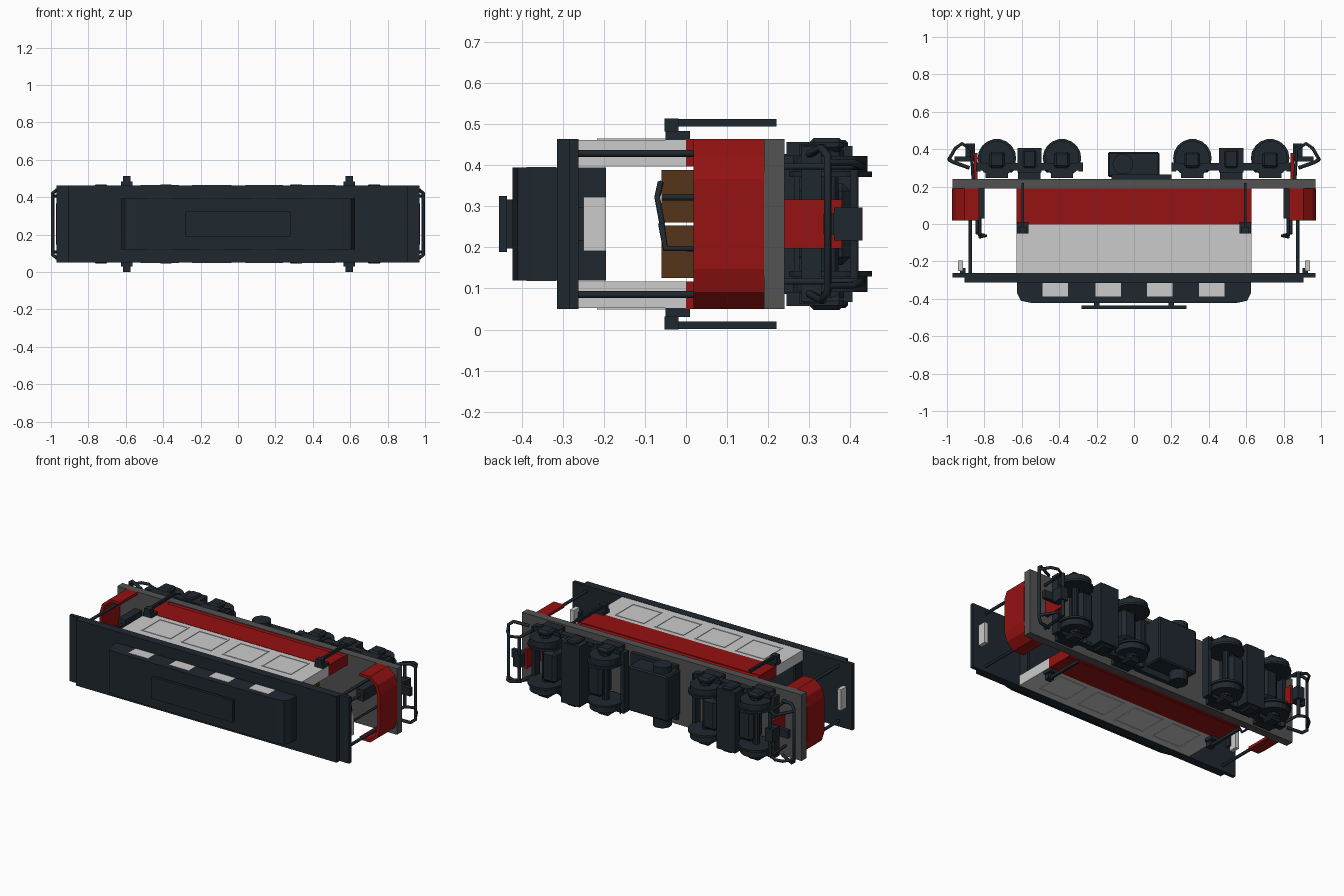
import bpy, bmesh, math
from mathutils import Vector

if "Cube" in bpy.data.objects:
    bpy.data.objects.remove(bpy.data.objects["Cube"])

C = 0.257  # centre line of the car across z (the car lies on its side, roof to -y)

def mat(name, c):
    m = bpy.data.materials.new(name)
    m.diffuse_color = (*c, 1)
    m.use_nodes = True
    m.node_tree.nodes["Principled BSDF"].inputs["Base Color"].default_value = m.diffuse_color
    return m

DARK = mat("dark_slate", (0.014, 0.021, 0.028))
RED = mat("red", (0.30, 0.006, 0.006))
GREY = mat("mid_grey", (0.085, 0.085, 0.085))
LIGHT = mat("light_grey", (0.55, 0.55, 0.55))
BROWN = mat("brown", (0.09, 0.035, 0.01))

def finish(name, bm, m):
    bmesh.ops.recalc_face_normals(bm, faces=bm.faces)
    me = bpy.data.meshes.new(name)
    bm.to_mesh(me)
    bm.free()
    me.materials.append(m)
    o = bpy.data.objects.new(name, me)
    bpy.context.collection.objects.link(o)
    return o

def box(name, x, y, z, m, bevel=0):
    """Box from ranges; z is measured from the centre line."""
    bm = bmesh.new()
    bmesh.ops.create_cube(bm, size=1)
    for v in bm.verts:
        v.co = [r[0] + (c + .5) * (r[1] - r[0]) for c, r in zip(v.co, (x, y, (z[0] + C, z[1] + C)))]
    if bevel:
        bmesh.ops.bevel(bm, geom=bm.edges[:], offset=bevel, segments=1, affect='EDGES')
    return finish(name, bm, m)

def prism(name, pts, lo, hi, m, axis='z'):
    """Extrude a profile: (x, y) along z, or (x, z) along y."""
    bm = bmesh.new()
    mk = (lambda p, h: (p[0], p[1], h + C)) if axis == 'z' else (lambda p, h: (p[0], h, p[1] + C))
    a = [bm.verts.new(mk(p, lo)) for p in pts]
    b = [bm.verts.new(mk(p, hi)) for p in pts]
    n = len(pts)
    bm.faces.new(a)
    bm.faces.new(b)
    for i in range(n):
        bm.faces.new((a[i], a[(i + 1) % n], b[(i + 1) % n], b[i]))
    return finish(name, bm, m)

def disc(name, x, y, z0, z1, r, m, n=16):
    pts = [(x + r * math.cos(2 * math.pi * i / n), y + r * math.sin(2 * math.pi * i / n)) for i in range(n)]
    o = prism(name, pts, z0, z1, m)
    return o

def tube(name, pts, r, m):
    cu = bpy.data.curves.new(name, 'CURVE')
    cu.dimensions = '3D'
    cu.bevel_depth = r
    cu.bevel_resolution = 1
    cu.use_fill_caps = True
    s = cu.splines.new('POLY')
    s.points.add(len(pts) - 1)
    for p, q in zip(s.points, pts):
        p.co = (q[0], q[1], q[2] + C, 1)
    cu.materials.append(m)
    o = bpy.data.objects.new(name, cu)
    bpy.context.collection.objects.link(o)
    return o

def rng(s, a, b):
    return (min(s * a, s * b), max(s * a, s * b))

# floor frame and roof
box("floor_frame", (-.97, .97), (.19, .24), (-.207, .207), GREY)
box("roof_lower", (-.97, .97), (-.285, -.262), (-.207, .207), DARK)
box("roof_upper", (-.905, .905), (-.314, -.285), (-.207, .207), DARK)
prism("clerestory", [(-.625, -.314), (.625, -.314), (.625, -.37), (.605, -.41), (.55, -.422),
                     (-.55, -.422), (-.605, -.41), (-.625, -.37)], -.137, .137, DARK)
box("roof_board", (-.28, .28), (-.455, -.436), (-.068, .068), DARK)
for x in (-.2, .2):
    box("roof_board_support", (x - .015, x + .015), (-.437, -.42), (-.06, .06), DARK)

# saloon side walls with framed windows
WIN = [(-.52, -.315), (-.245, -.035), (.04, .24), (.315, .52)]
for s in (-1, 1):
    box("lower_side_panel", (-.625, .625), (-.002, .16), rng(s, .19, .207), RED)
    box("side_sill", (-.625, .625), (.16, .19), rng(s, .185, .203), RED)
    box("upper_side_panel", (-.625, .625), (-.265, -.002), rng(s, .195, .205), LIGHT)
    for a, b in WIN:
        for n, xr, yr in (("top", (a, b), (-.217, -.209)), ("bottom", (a, b), (-.041, -.033)),
                          ("left", (a, a + .008), (-.217, -.033)), ("right", (b - .008, b), (-.217, -.033))):
            box("window_frame_" + n, xr, yr, rng(s, .203, .208), LIGHT)
    for x in (-.42, -.138, .138, .415):
        box("clerestory_window", (x - .068, x + .068), (-.388, -.316), rng(s, .13, .1385), LIGHT)

# seat rows
for x in (-.42, -.14, .14, .42):
    for s in (-1, 1):
        box("seat_back", (x - .015, x + .015), (-.06, .12), rng(s, .004, .132), BROWN)
        box("seat", (x - .07, x + .07), (.08, .11), rng(s, .004, .132), BROWN)
        box("seat_leg", (x - .04, x + .04), (.11, .19), rng(s, .05, .09), BROWN)

# everything at each end
for e in (-1, 1):
    # bulkhead strips and header
    for s in (-1, 1):
        box("bulkhead_strip", rng(e, .605, .627), (-.265, 0), rng(s, .14, .205), LIGHT)
        box("bulkhead_lower", rng(e, .605, .627), (0, .19), rng(s, .14, .205), RED)
        # platform post
        tube("platform_post", [(e * .875, -.27, s * .172), (e * .875, .19, s * .172)], .0095, DARK)
        # side arm and its bracket
        box("side_arm", rng(e, .588, .602), (-.04, .22), rng(s, .238, .256), DARK)
        box("arm_head", rng(e, .575, .615), (-.052, -.018), rng(s, .225, .257), DARK)
        prism("arm_bracket", [(e * .565, -.05), (e * .625, -.05), (e * .625, .01), (e * .565, .01)],
              *rng(s, .165, .226), DARK)
        tube("grab_rail", [(e * .6, -.26, s * .172), (e * .6, -.03, s * .172)], .009, DARK)
    box("end_header", rng(e, .608, .622), (-.265, -.195), (-.137, .137), DARK)
    # curved end dash, open toward the saloon
    out = [(.83, -.207), (.905, -.207), (.955, -.165), (.972, -.11), (.972, .11), (.955, .165), (.905, .207), (.83, .207)]
    inn = [(.83, .19), (.897, .19), (.938, .155), (.952, .105), (.952, -.105), (.938, -.155), (.897, -.19), (.83, -.19)]
    prism("end_dash", [(e * x, z) for x, z in out + inn], .018, .19, RED, 'y')
    # destination box and lamp
    box("destination_box", rng(e, .915, .94), (-.25, -.195), (-.066, .066), LIGHT)
    box("destination_bracket", rng(e, .9, .93), (-.265, -.235), (-.04, .04), DARK)
    # controller with crank
    box("controller", rng(e, .80, .85), (.03, .19), (.03, .1), DARK)
    tube("controller_shaft", [(e * .825, .05, .065), (e * .825, -.06, .065)], .009, DARK)
    tube("controller_crank", [(e * .825, -.058, .0), (e * .825, -.07, .065), (e * .79, -.062, .1)], .008, DARK)
    tube("brake_column", [(e * .84, .19, -.06), (e * .84, -.05, -.06), (e * .80, -.06, .0)], .008, DARK)
    # tubular end bumper
    tube("end_bumper", [(e * .88, .30, -.17), (e * .965, .33, -.185), (e * .99, .345, -.165), (e * .99, .345, .165),
                        (e * .965, .33, .185), (e * .88, .30, .17)], .01, DARK)
    for s in (-1, 1):
        tube("bumper_stay", [(e * .86, .24, s * .14), (e * .87, .40, s * .14), (e * .92, .43, s * .14),
                             (e * .955, .405, s * .15), (e * .99, .345, s * .15)], .009, DARK)
    tube("bumper_cross_tube", [(e * .87, .41, -.14), (e * .87, .41, .14)], .012, DARK)
    box("coupler", rng(e, .84, .96), (.335, .36), (-.025, .025), DARK)
    box("coupler_hook", rng(e, .85, .90), (.36, .43), (-.04, .04), DARK)
    box("red_guard_board", rng(e, .838, .856), (.24, .38), (-.06, .06), RED)

# trucks: wheels, axles, side frames, motors
for t, xs in ((-1, (-.733, -.385)), (1, (.312, .728))):
    for x in xs:
        disc("axle", x, .35, -.2, .2, .022, DARK, 10)
        for s in (-1, 1):
            disc("wheel", x, .352, *rng(s, .125, .165), .092, DARK, 18)
            disc("wheel_flange", x, .352, *rng(s, .115, .128), .103, DARK, 18)
            disc("wheel_hub", x, .352, *rng(s, .16, .18), .035, DARK, 10)
            box("axle_box", (x - .042, x + .042), (.30, .385), rng(s, .175, .21), DARK, .012)
            box("pedestal", (x - .06, x + .06), (.245, .30), rng(s, .165, .2), DARK)
            prism("spring_arch", [(x - .095, .34), (x - .07, .275), (x + .07, .275), (x + .095, .34),
                                  (x + .06, .31), (x - .06, .31)], *rng(s, .168, .195), DARK)
        d = 1 if x < sum(xs) / 2 else -1
        box("motor", (min(x, x + d * .1), max(x, x + d * .1)), (.275, .40), (-.1, .1), DARK, .02)
    m = sum(xs) / 2
    for s in (-1, 1):
        box("truck_side_frame", (xs[0] - .09, xs[1] + .09), (.285, .325), rng(s, .17, .192), DARK)
        box("truck_spring", (m - .035, m + .035), (.30, .395), rng(s, .165, .205), DARK, .008)
    box("truck_bolster", (m - .065, m + .065), (.275, .405), (-.19, .19), DARK)
    box("truck_pivot", (m - .06, m + .06), (.24, .28), (-.06, .06), DARK)
    for x in (xs[0] - .1, xs[1] + .1):
        box("truck_end_beam", (x - .012, x + .012), (.28, .33), (-.19, .19), DARK)

# equipment box between the trucks
box("equipment_box", (-.14, .135), (.25, .385), (-.13, .15), DARK, .008)
box("equipment_hanger", (-.12, .20), (.24, .265), (-.17, .17), DARK)
disc("air_tank", -.06, .32, -.19, .19, .055, DARK, 14)
